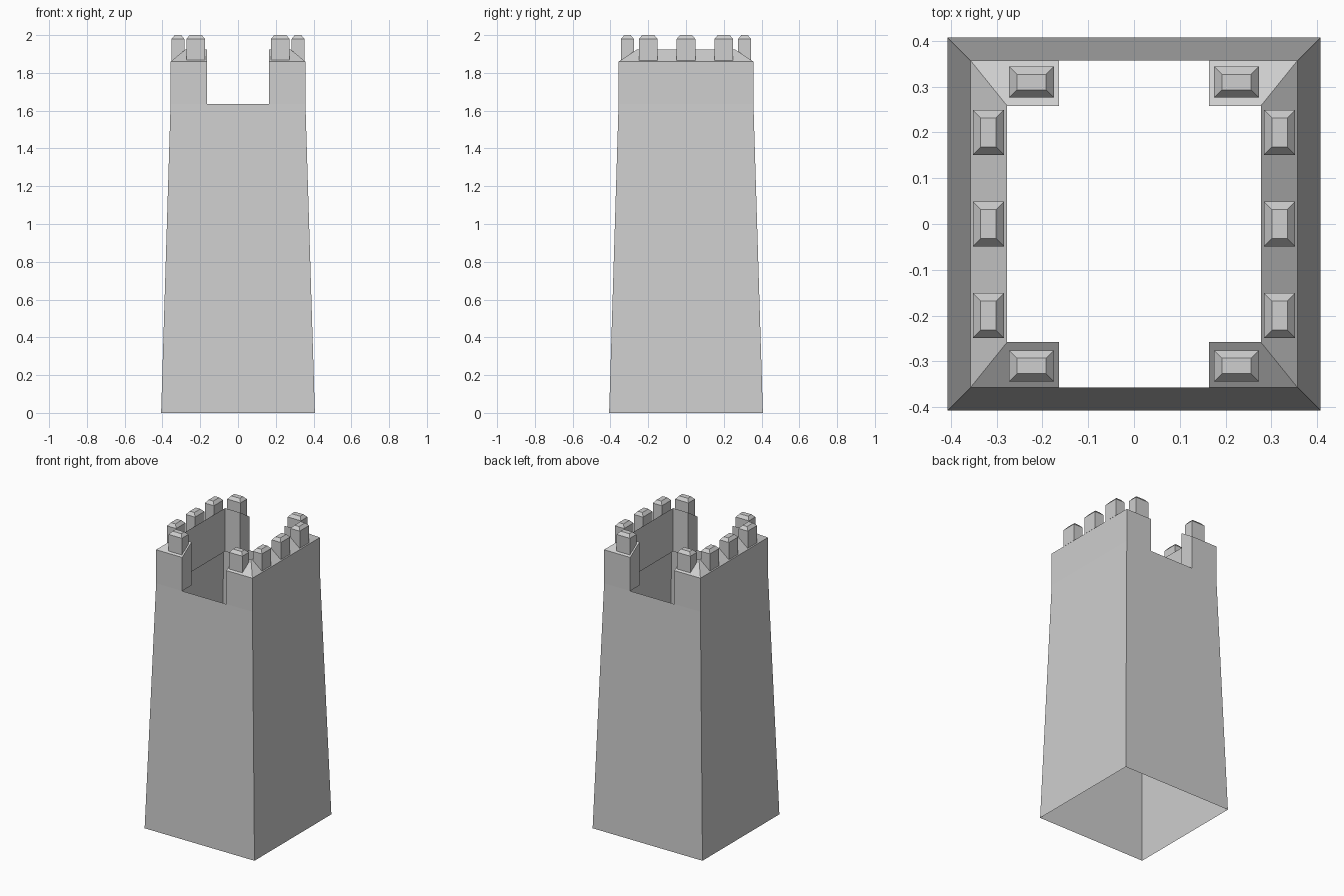
import bpy
import bmesh

cube = bpy.data.objects.get("Cube")
if cube:
    bpy.data.objects.remove(cube, do_unlink=True)

stone = bpy.data.materials.new("grey stone")
stone.use_nodes = True
GREY = (0.62, 0.62, 0.62, 1)
stone.diffuse_color = GREY
stone.node_tree.nodes["Principled BSDF"].inputs["Base Color"].default_value = GREY

BASE, WALL = 0.407, 0.357               # half widths at the ground and at the parapet
INNER_X, INNER_Y, NOTCH = 0.277, 0.258, 0.164
SILL, RIM, CREST = 1.635, 1.86, 1.925


def loft(name, sections, closed=False, caps=True):
    """Skin a list of equal-length sections; closed makes each section a loop."""
    bm = bmesh.new()
    rings = [[bm.verts.new(p) for p in s] for s in sections]
    n = len(rings[0])
    for a, b in zip(rings, rings[1:]):
        for i in range(n if closed else n - 1):
            j = (i + 1) % n
            bm.faces.new((a[i], a[j], b[j], b[i]))
    if caps:
        bm.faces.new(rings[0])
        bm.faces.new(rings[-1])
    bmesh.ops.recalc_face_normals(bm, faces=bm.faces)
    mesh = bpy.data.meshes.new(name)
    bm.to_mesh(mesh)
    bm.free()
    mesh.materials.append(stone)
    obj = bpy.data.objects.new(name, mesh)
    bpy.context.collection.objects.link(obj)
    return obj


def rect(x, y, z, hx, hy):
    return [(x + sx * hx, y + sy * hy, z)
            for sx, sy in ((-1, -1), (1, -1), (1, 1), (-1, 1))]


def merlon(name, x, y, hx, hy):
    """Small block with a chamfered top."""
    inset = 0.017
    loft(name, [rect(x, y, RIM + 0.005, hx, hy),
                rect(x, y, 1.98, hx, hy),
                rect(x, y, 2.0, hx - inset, hy - inset)], closed=True)


# Hollow tapered shaft, open at both ends
loft("tower_shaft", [rect(0, 0, 0, BASE, BASE), rect(0, 0, SILL, WALL, WALL)],
     closed=True, caps=False)

for side, s in (("left", 1), ("right", -1)):
    # Thick parapet wrapping round two corners, with a crest sloping outward
    outer = [(NOTCH, -WALL), (WALL, -WALL), (WALL, WALL), (NOTCH, WALL)]
    inner = [(NOTCH, -INNER_Y), (INNER_X, -INNER_Y),
             (INNER_X, INNER_Y), (NOTCH, INNER_Y)]
    loft(side + "_parapet",
         [[(s * ox, oy, SILL), (s * ox, oy, RIM),
           (s * ix, iy, CREST), (s * ix, iy, SILL)]
          for (ox, oy), (ix, iy) in zip(outer, inner)], closed=True)

    # Merlons along the side wall
    for place, y in (("front", -0.2), ("middle", 0), ("back", 0.2)):
        merlon(f"{side}_{place}_side_merlon", s * 0.318, y, 0.034, 0.049)

    # Merlons beside the front and back gaps
    for place, y in (("front", -0.31), ("back", 0.31)):
        merlon(f"{side}_{place}_gap_merlon", s * 0.224, y, 0.049, 0.034)
